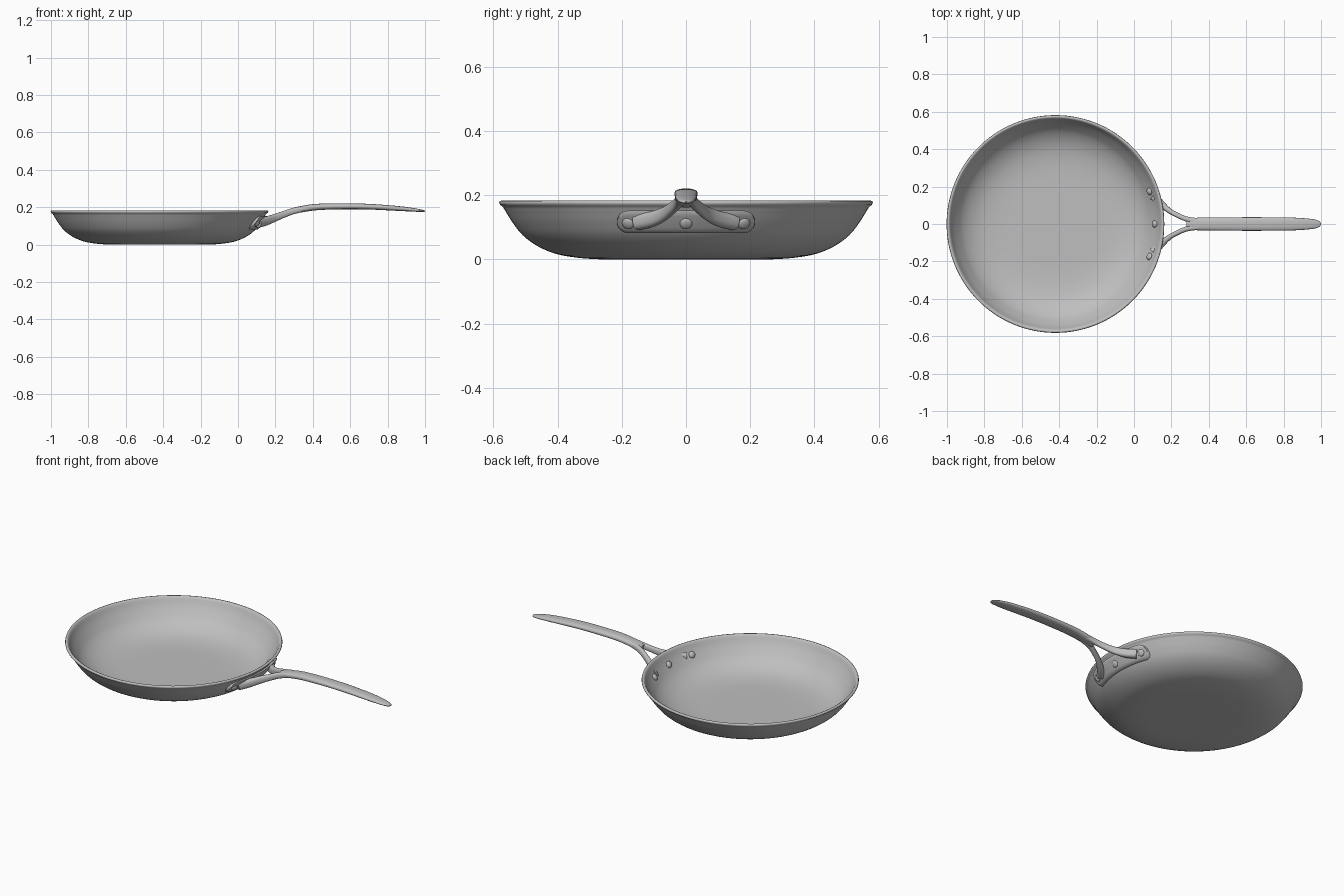
import bpy, bmesh, math
from mathutils import Vector

if "Cube" in bpy.data.objects:
    bpy.data.objects.remove(bpy.data.objects["Cube"])

CX = -0.42          # pan centre on x
metal = bpy.data.materials.new("grey metal")
metal.diffuse_color = (0.52, 0.52, 0.52, 1)
metal.use_nodes = True
metal.node_tree.nodes["Principled BSDF"].inputs["Base Color"].default_value = metal.diffuse_color


def spline(pts, n=5):
    """Catmull-Rom resampling of a list of tuples."""
    p = [Vector(q) for q in pts]
    p = [2 * p[0] - p[1]] + p + [2 * p[-1] - p[-2]]
    out = []
    for i in range(1, len(p) - 2):
        a, b, c, d = p[i - 1:i + 3]
        for k in range(n):
            t = k / n
            out.append(0.5 * (2 * b + (c - a) * t + (2 * a - 5 * b + 4 * c - d) * t * t
                              + (3 * b - a - 3 * c + d) * t ** 3))
    return out + [p[-2]]


def loft(name, sections, closed=False, angle=40):
    """Skin a list of closed rings; cap the ends unless closed."""
    bm = bmesh.new()
    rings = [[bm.verts.new(v) for v in s] for s in sections]
    n = len(rings[0])
    for i in range(len(rings) if closed else len(rings) - 1):
        a, b = rings[i], rings[(i + 1) % len(rings)]
        for j in range(n):
            bm.faces.new((a[j], a[(j + 1) % n], b[(j + 1) % n], b[j]))
    if not closed:
        bm.faces.new(rings[0])
        bm.faces.new(rings[-1])
    bmesh.ops.recalc_face_normals(bm, faces=bm.faces)
    me = bpy.data.meshes.new(name)
    bm.to_mesh(me)
    bm.free()
    ob = bpy.data.objects.new(name, me)
    bpy.context.collection.objects.link(ob)
    finish(ob, angle)
    return ob


def finish(ob, angle=40):
    ob.data.materials.append(metal)
    bpy.ops.object.select_all(action='DESELECT')
    ob.select_set(True)
    bpy.context.view_layer.objects.active = ob
    bpy.ops.object.shade_smooth_by_angle(angle=math.radians(angle))


# Pan body: outer wall, rolled lip, inner wall, spun round the axis
outer = spline([(.001, 0), (.1, 0), (.2, 0), (.28, .001), (.35, .007), (.41, .019), (.465, .043),
                (.508, .075), (.538, .112), (.559, .145), (.568, .16)])
lip = [(.573, .166), (.579, .17), (.582, .176), (.580, .182), (.573, .184), (.567, .181)]
inner = spline([(.562, .173), (.546, .143), (.524, .112), (.495, .079), (.455, .051), (.405, .03),
                (.345, .018), (.28, .013), (.2, .012), (.1, .012), (.001, .012)])
profile = [tuple(p) for p in outer] + lip + [tuple(p) for p in inner]
SEG = 128
loft("pan_body", [[(CX + r * math.cos(2 * math.pi * k / SEG), r * math.sin(2 * math.pi * k / SEG), z)
                   for k in range(SEG)] for r, z in profile], angle=60)


def wall(z):
    """Outer wall radius at height z."""
    for a, b in zip(outer, outer[1:]):
        if a.y <= z <= b.y and b.y > a.y:
            return a.x + (b.x - a.x) * (z - a.y) / (b.y - a.y)
    return outer[-1].x


def on_wall(y, z, off):
    r = wall(z) + off
    return (CX + math.sqrt(r * r - y * y), y, z)


# Bracket plate: stadium outline wrapped on the wall
ZB, END, R = .117, .18, .035
ys = [-END - R * math.cos(math.pi / 2 * k / 8) for k in range(8)]
ys += [-END + 2 * END * k / 24 for k in range(25)] + [-y for y in reversed(ys)]
ys[0], ys[-1] = -END - R * .999, END + R * .999
sections = []
for y in ys:
    d = max(0, abs(y) - END)
    h = math.sqrt(R * R - d * d)
    zs = [ZB + h * (k / 4 - 1) for k in range(9)]
    ring = [on_wall(y, z, -.004) for z in zs]
    ring += [on_wall(y, z, .011 if k in (0, 8) else .015) for k, z in reversed(list(enumerate(zs)))]
    sections.append(ring)
loft("bracket_plate", sections)


def bar(name, path, n=24, power=.8):
    """Rounded bar along (x, y, z, half width, half height) points."""
    pts = spline(path, 6)
    secs = []
    for i, p in enumerate(pts):
        a, b = pts[max(i - 1, 0)], pts[min(i + 1, len(pts) - 1)]
        t = Vector((b - a)[:3]).normalized()
        side = Vector((0, 0, 1)).cross(t).normalized()
        up = t.cross(side)
        ring = []
        for k in range(n):
            c, s = math.cos(2 * math.pi * k / n), math.sin(2 * math.pi * k / n)
            u = math.copysign(abs(c) ** power, c) * p[3]
            v = math.copysign(abs(s) ** power, s) * p[4]
            ring.append(Vector(p[:3]) + side * u + up * v)
        secs.append(ring)
    return loft(name, secs, angle=60)


# Handle grip, arched and tapering to a rounded tip
bar("handle_grip", [(.285, 0, .177, .022, .016), (.33, 0, .188, .033, .017), (.42, 0, .201, .035, .017),
                    (.55, 0, .205, .036, .016), (.7, 0, .203, .036, .015), (.85, 0, .194, .034, .013),
                    (.93, 0, .187, .029, .010), (.975, 0, .182, .022, .007), (.993, 0, .1795, .013, .005),
                    (1.0, 0, .179, .003, .002)])

# Two forked legs joining grip and plate
for s, side in ((1, "left"), (-1, "right")):
    bar("handle_leg_" + side, [(.105, s * .15, .117, .024, .026), (.145, s * .108, .125, .019, .024),
                               (.19, s * .07, .141, .014, .021), (.24, s * .043, .160, .013, .018),
                               (.29, s * .024, .178, .014, .017), (.35, s * .015, .192, .016, .016)])

# Rivets: heads outside on the plate, domes inside the pan
tilt = math.radians(31)
for tag, y in (("left", .177), ("middle", 0), ("right", -.177)):
    base = Vector(on_wall(y, .118, 0))
    ang = math.atan2(y, base.x - CX)
    nrm = Vector((math.cos(tilt) * math.cos(ang), math.cos(tilt) * math.sin(ang), -math.sin(tilt)))
    for place, off, depth in (("outer", .013, .008), ("inner", -.013, .012)):
        bpy.ops.mesh.primitive_uv_sphere_add(segments=24, ring_count=12, radius=1, location=base + nrm * off,
                                             rotation=(0, tilt, ang))
        ob = bpy.context.object
        ob.scale = (depth, .019, .019)
        ob.name = f"rivet_{place}_{tag}"
        finish(ob)
